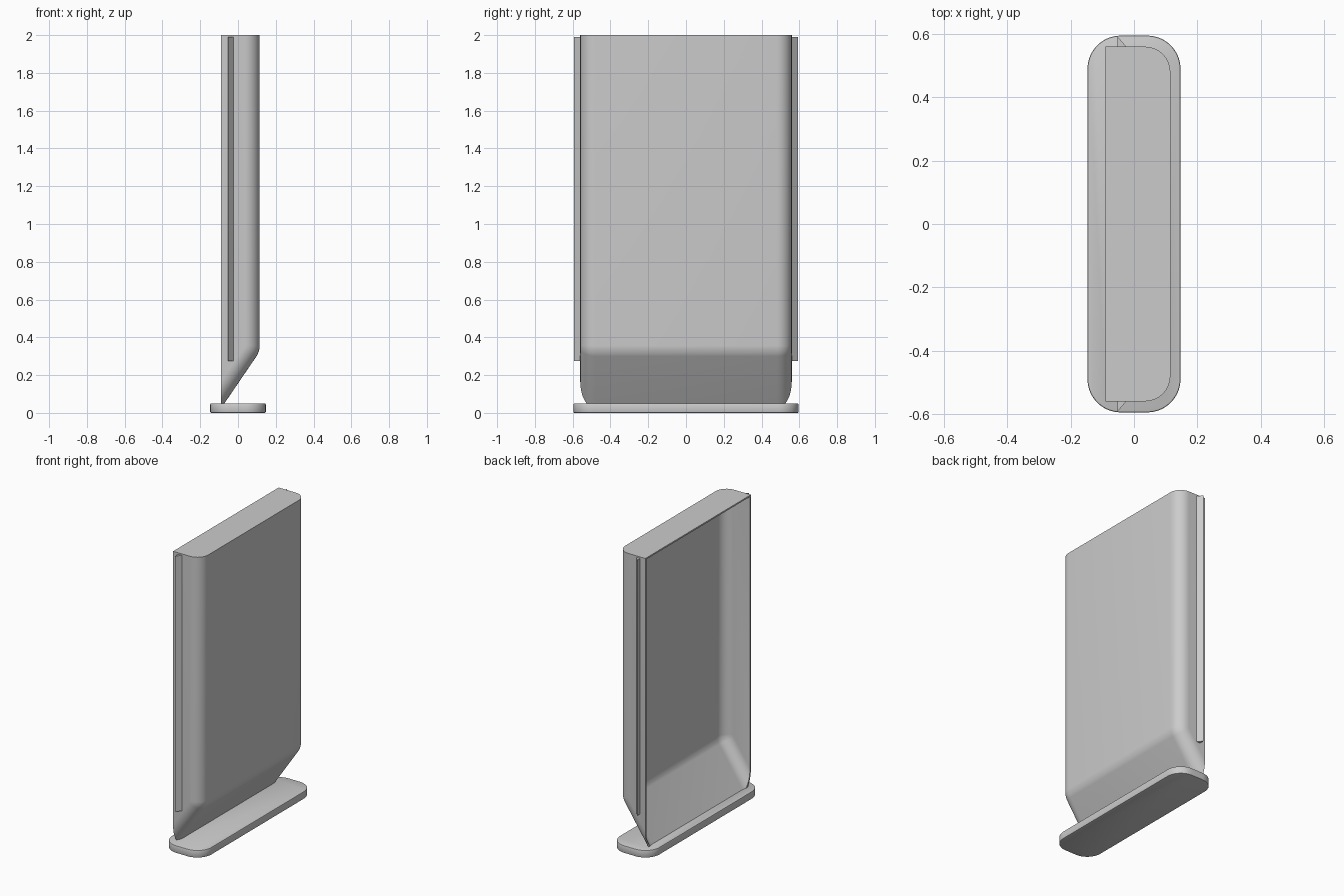
import bpy, bmesh, math
from mathutils import Vector

cube = bpy.data.objects.get("Cube")
if cube:
    bpy.data.objects.remove(cube, do_unlink=True)

GREY = (0.6, 0.6, 0.6, 1)
mat = bpy.data.materials.new("grey")
mat.use_nodes = True
mat.diffuse_color = GREY
mat.node_tree.nodes["Principled BSDF"].inputs["Base Color"].default_value = GREY

BACK, FACE, HALF_Y, TOP = -0.09, 0.115, 0.56, 2.0
WALL = 0.01


def add_object(name, bm):
    bmesh.ops.recalc_face_normals(bm, faces=bm.faces)
    mesh = bpy.data.meshes.new(name)
    bm.to_mesh(mesh)
    bm.free()
    mesh.materials.append(mat)
    obj = bpy.data.objects.new(name, mesh)
    bpy.context.collection.objects.link(obj)
    bpy.ops.object.select_all(action="DESELECT")
    obj.select_set(True)
    bpy.context.view_layer.objects.active = obj
    return obj


def prism(points, depth):
    """Extrude a closed outline along a depth vector."""
    bm = bmesh.new()
    face = bm.faces.new([bm.verts.new(p) for p in points])
    out = bmesh.ops.extrude_face_region(bm, geom=[face])
    moved = [v for v in out["geom"] if isinstance(v, bmesh.types.BMVert)]
    bmesh.ops.translate(bm, verts=moved, vec=depth)
    bmesh.ops.recalc_face_normals(bm, faces=bm.faces)
    return bm


def round_edges(bm, edges, size, segments):
    bmesh.ops.bevel(bm, geom=edges, offset=size, segments=segments,
                    profile=0.5, affect="EDGES", clamp_overlap=False)


# Base plate: rounded slab with softened rims
w, d, h = 0.147, 0.595, 0.05
bm = prism([(-w, -d, 0), (w, -d, 0), (w, d, 0), (-w, d, 0)], (0, 0, h))
round_edges(bm, [e for e in bm.edges
                 if abs(e.verts[0].co.z - e.verts[1].co.z) > h / 2], 0.105, 10)
round_edges(bm, [e for e in bm.edges
                 if abs(e.verts[0].co.z - e.verts[1].co.z) < h / 2], 0.005, 2)
add_object("base_plate", bm)
bpy.ops.object.shade_smooth_by_angle(angle=math.radians(35))

# Hollow panel: side profile with a sloping foot, run across the width
OVER = -0.15  # overshoot, trimmed flush after the wall is thickened
slope = 1.47
knee = 0.325
foot = knee - slope * (FACE - OVER)
outline = [(OVER, -HALF_Y, TOP), (FACE, -HALF_Y, TOP),
           (FACE, -HALF_Y, knee), (OVER, -HALF_Y, foot)]
bm = prism(outline, (0, 2 * HALF_Y, 0))
round_edges(bm, [e for e in bm.edges
                 if all(abs(v.co.z - knee) < 1e-4 and v.co.x > 0 for v in e.verts)
                 and abs(e.verts[0].co.y - e.verts[1].co.y) > 1], 0.03, 6)


def runs_down_front(e):
    a, b = (v.co for v in e.verts)
    on_side = abs(a.y - b.y) < 1e-4 and abs(abs(a.y) - HALF_Y) < 1e-4
    on_top = min(a.z, b.z) > TOP - 1e-4
    on_back = max(a.x, b.x) < OVER + 1e-4
    return on_side and not on_top and not on_back


round_edges(bm, [e for e in bm.edges if runs_down_front(e)], 0.08, 8)
open_side = [f for f in bm.faces if f.calc_center_median().x < OVER + 1e-4]
bmesh.ops.delete(bm, geom=open_side, context="FACES")
panel = add_object("hollow_panel", bm)
shell = panel.modifiers.new("wall", "SOLIDIFY")
shell.thickness = WALL
shell.offset = -1
shell.use_even_offset = True
bpy.ops.object.modifier_apply(modifier=shell.name)

# Trim the open side flat and close its rim
bm = bmesh.new()
bm.from_mesh(panel.data)
cut = bmesh.ops.bisect_plane(bm, geom=bm.verts[:] + bm.edges[:] + bm.faces[:],
                             plane_co=Vector((BACK, 0, 0)), plane_no=Vector((-1, 0, 0)),
                             clear_outer=True)
rim = [e for e in cut["geom_cut"] if isinstance(e, bmesh.types.BMEdge)]
bmesh.ops.bridge_loops(bm, edges=rim)
bmesh.ops.recalc_face_normals(bm, faces=bm.faces)
bm.to_mesh(panel.data)
bm.free()
bpy.ops.object.shade_smooth_by_angle(angle=math.radians(32))

# Thin wedge-shaped fins down both edges
for side, name in ((-1, "right_fin"), (1, "left_fin")):
    y0, y1 = side * (HALF_Y - 0.003), side * 0.592
    bm = prism([(-0.052, y0, 0.275), (-0.052, y1, 0.275), (-0.022, y0, 0.275)],
               (0, 0, 1.715))
    add_object(name, bm)
